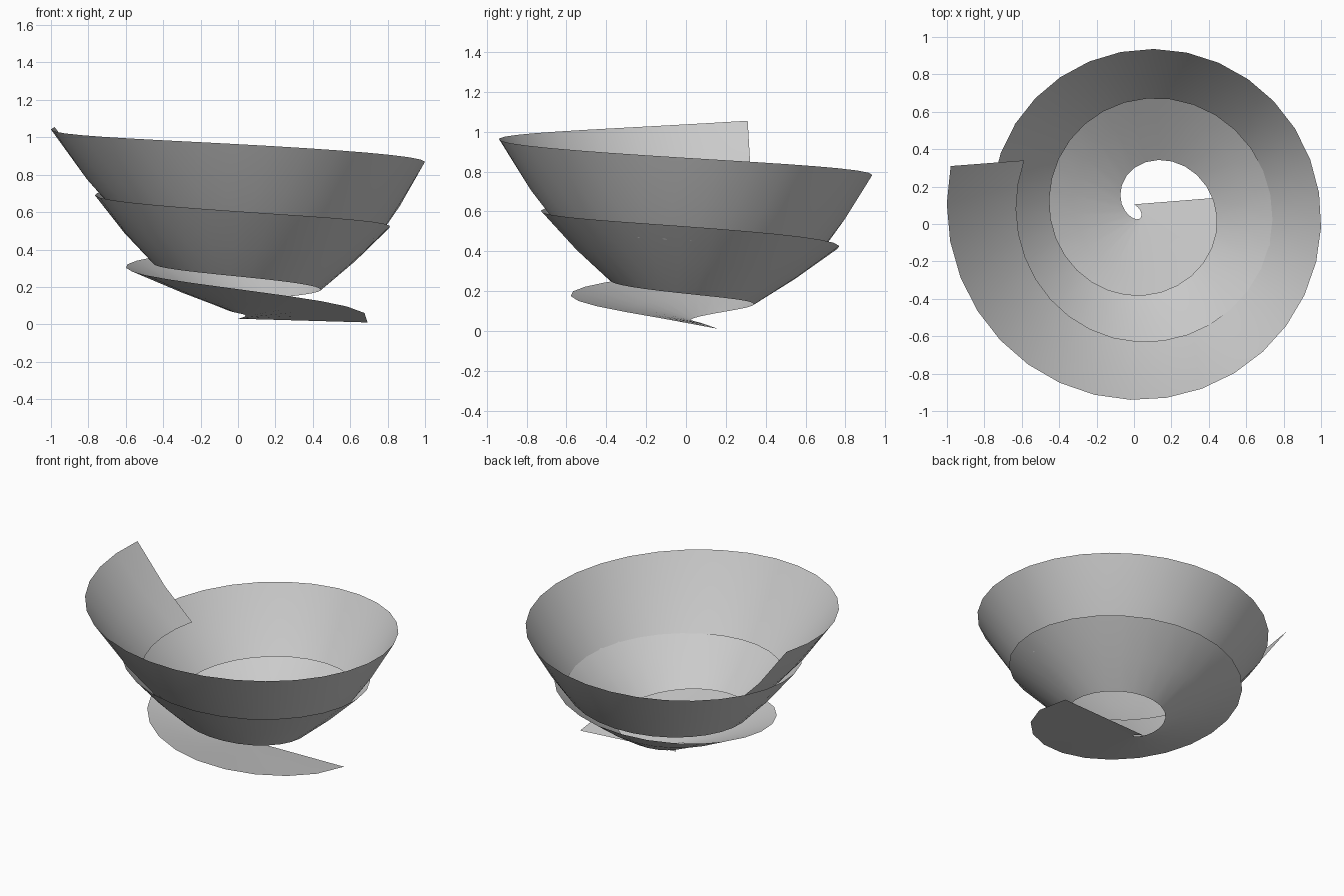
import bpy, math
from mathutils import Vector

if "Cube" in bpy.data.objects:
    bpy.data.objects.remove(bpy.data.objects["Cube"])

# Edge radius and height, one value per quarter turn (from -1 to 11)
OUT_R = [.65, .64, .64, .66, .71, .755, .79, .825, .875, .94, 1.0, 1.06, 1.13]
OUT_Z = [-.2, .03, .18, .305, .42, .52, .60, .69, .78, .865, .96, 1.04, 1.15]
IN_R = [0, 0, .02, .10, .27, .38, .44, .51, .61, .68, .69, .69, .77]
IN_Z = [.02, .03, .045, .07, .125, .18, .25, .32, .385, .45, .51, .575, .64]
CENTRE = Vector((.06, .06, 0))
STEPS = 72


def smooth(keys, q):
    """Catmull-Rom value at quarter turn q."""
    k = [2 * keys[0] - keys[1]] + keys + [2 * keys[-1] - keys[-2]]
    i = max(0, min(len(keys) - 2, math.floor(q + 1)))
    t = q + 1 - i
    a, b, c, d = k[i:i + 4]
    return b + .5 * t * (c - a + t * (2*a - 5*b + 4*c - d + t * (3*(b - c) + d - a)))


def edge(q, radii, heights):
    ang = -q * math.pi / 2
    r = smooth(radii, q)
    return CENTRE + Vector((r * math.cos(ang), r * math.sin(ang), smooth(heights, q)))


# Spiral ribbon: rows of inner, middle and outer points
verts, faces = [], []
for i in range(STEPS + 1):
    u = (i / STEPS) ** .85
    q_in = 10.26 * u
    inner = edge(q_in, IN_R, IN_Z)
    inner += Vector((-.06, .045, 0)) * max(0, 1 - q_in / 1.5)
    outer = edge(-.1 + 10.25 * u, OUT_R, OUT_Z)
    outer.z = max(outer.z, 0)
    mid = (inner + outer) / 2 - Vector((0, 0, .03 * u))
    verts += [inner, mid, outer]
    if i:
        n = 3 * i
        for j in (0, 1):
            faces.append((n - 3 + j, n + j, n + j + 1, n - 2 + j))

mesh = bpy.data.meshes.new("spiral_ribbon")
mesh.from_pydata([tuple(v) for v in verts], [], faces)
for p in mesh.polygons:
    p.use_smooth = True
ribbon = bpy.data.objects.new("spiral_ribbon", mesh)
bpy.context.collection.objects.link(ribbon)
